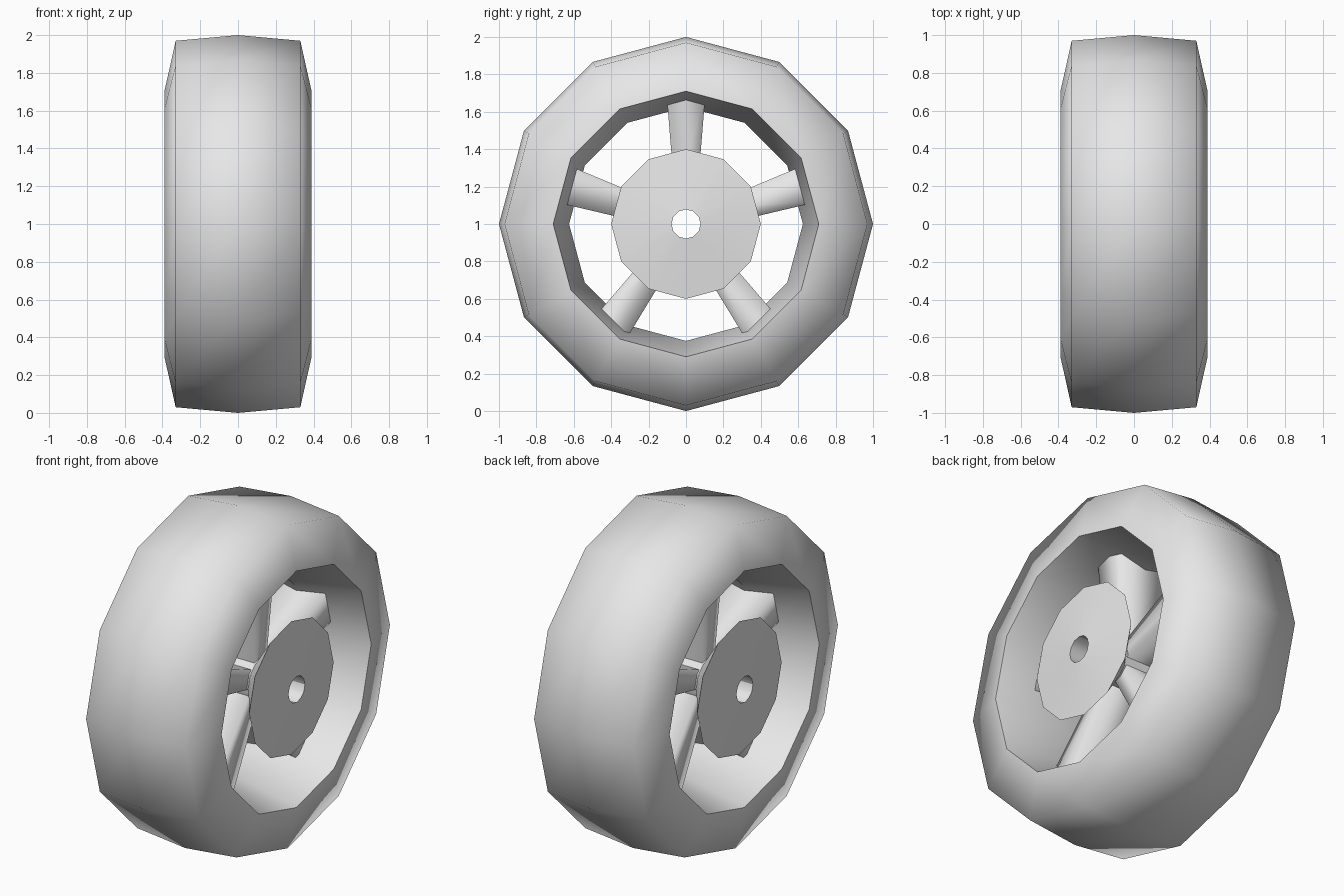
import bpy, bmesh, math
from mathutils import Matrix, Vector

cube = bpy.data.objects.get("Cube")
if cube:
    bpy.data.objects.remove(cube, do_unlink=True)

GREY = (0.8, 0.8, 0.8, 1)
mat = bpy.data.materials.new("plain_grey")
mat.use_nodes = True
mat.diffuse_color = GREY
mat.node_tree.nodes["Principled BSDF"].inputs["Base Color"].default_value = GREY

CENTRE = Vector((0, 0, 1))
SIDES = 12


def finish(name, bm, angle):
    """Turn a bmesh into a smooth-shaded object centred on the axle."""
    bmesh.ops.recalc_face_normals(bm, faces=bm.faces)
    mesh = bpy.data.meshes.new(name)
    bm.to_mesh(mesh)
    bm.free()
    mesh.materials.append(mat)
    obj = bpy.data.objects.new(name, mesh)
    obj.location = CENTRE
    bpy.context.collection.objects.link(obj)
    bpy.ops.object.select_all(action='DESELECT')
    obj.select_set(True)
    bpy.context.view_layer.objects.active = obj
    bpy.ops.object.shade_smooth_by_angle(angle=math.radians(angle))
    return obj


def revolve(name, half_profile, angle):
    """Revolve a closed (x, radius) loop, mirrored across x = 0, round the x axis."""
    mirrored = [(-x, r) for x, r in reversed(half_profile) if x > 0]
    profile = half_profile + mirrored
    bm = bmesh.new()
    rings = []
    for i in range(SIDES):
        a = 2 * math.pi * i / SIDES
        rings.append([bm.verts.new((x, r * math.sin(a), r * math.cos(a)))
                      for x, r in profile])
    n = len(profile)
    for i in range(SIDES):
        a, b = rings[i], rings[(i + 1) % SIDES]
        for j in range(n):
            k = (j + 1) % n
            bm.faces.new((a[j], a[k], b[k], b[j]))
    return finish(name, bm, angle)


# Tyre with the flared rim on its inside
revolve("tyre", [(0, 1), (0.33, 0.97), (0.388, 0.71), (0, 0.625)], 80)

# Hub: two slightly domed caps on a narrow core, with an axle hole
revolve("hub", [(0, 0.13), (0.16, 0.13), (0.355, 0.4), (0.39, 0.078), (0, 0.078)], 30)


def spoke(name, turn):
    """Tapered box, open at both buried ends."""
    bm = bmesh.new()
    loops = []
    for radius, half_x, half_y in ((0.1, 0.15, 0.055), (0.72, 0.175, 0.106)):
        loops.append([bm.verts.new((sx * half_x, sy * half_y, radius))
                      for sx, sy in ((1, 1), (-1, 1), (-1, -1), (1, -1))])
    low, high = loops
    for i in range(4):
        j = (i + 1) % 4
        bm.faces.new((low[i], low[j], high[j], high[i]))
    bmesh.ops.rotate(bm, verts=bm.verts, cent=(0, 0, 0),
                     matrix=Matrix.Rotation(turn, 3, 'X'))
    finish(name, bm, 100)


# Five spokes, the first pointing straight up
for i in range(5):
    spoke(f"spoke_{i + 1}", i * 2 * math.pi / 5)
